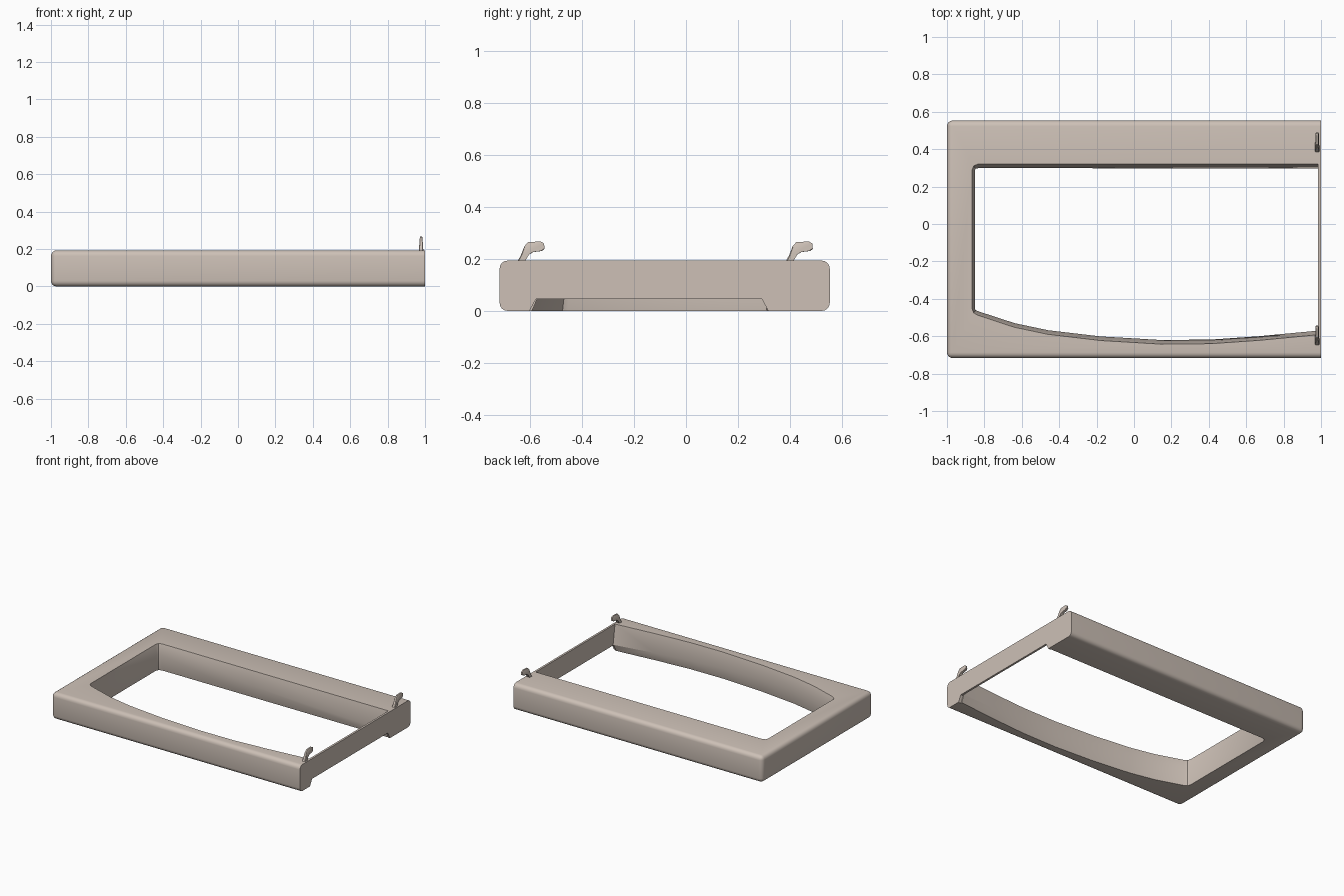
import bpy, bmesh
from mathutils import Vector

if "Cube" in bpy.data.objects:
    bpy.data.objects.remove(bpy.data.objects["Cube"])

mat = bpy.data.materials.new("warm_beige")
mat.diffuse_color = (0.61, 0.53, 0.47, 1)
mat.use_nodes = True
mat.node_tree.nodes["Principled BSDF"].inputs["Base Color"].default_value = mat.diffuse_color


def add_object(name, bm):
    bmesh.ops.recalc_face_normals(bm, faces=bm.faces[:])
    me = bpy.data.meshes.new(name)
    bm.to_mesh(me)
    bm.free()
    me.materials.append(mat)
    ob = bpy.data.objects.new(name, me)
    bpy.context.collection.objects.link(ob)
    return ob


def loft(name, loops):
    """Skin a list of equal-length closed loops and cap both ends."""
    bm = bmesh.new()
    rings = [[bm.verts.new(p) for p in loop] for loop in loops]
    n = len(rings[0])
    for a, b in zip(rings, rings[1:]):
        for i in range(n):
            j = (i + 1) % n
            bm.faces.new((a[i], a[j], b[j], b[i]))
    bm.faces.new(rings[0][::-1])
    bm.faces.new(rings[-1])
    return add_object(name, bm)


def activate(ob):
    bpy.ops.object.select_all(action='DESELECT')
    ob.select_set(True)
    bpy.context.view_layer.objects.active = ob


def cut(ob, cutter):
    activate(ob)
    m = ob.modifiers.new("cut", 'BOOLEAN')
    m.operation, m.solver, m.object = 'DIFFERENCE', 'EXACT', cutter
    bpy.ops.object.modifier_apply(modifier=m.name)
    bpy.data.objects.remove(cutter)


# Outer body: block rounded everywhere except around the flat right end
X0, X1, Y0, Y1, H = -1.0, 1.0, -0.717, 0.553, 0.193
bm = bmesh.new()
bmesh.ops.create_cube(bm, size=1)
for v in bm.verts:
    v.co = (X1 if v.co.x > 0 else X0, Y1 if v.co.y > 0 else Y0, H if v.co.z > 0 else 0)
edges = [e for e in bm.edges if not all(v.co.x > 0.9 for v in e.verts)]
bmesh.ops.bevel(bm, geom=edges, offset=0.03, segments=4, profile=0.5, affect='EDGES')
frame = add_object("frame", bm)

# Opening: bowed front side, wall narrowing to a waist then flaring out again
outline = [(.985, .32), (-.1, .32), (-.835, .32), (-.857, .311), (-.865, .29),
           (-.865, -.455), (-.857, -.475), (-.835, -.488), (-.64, -.552), (-.46, -.59),
           (-.18, -.623), (.14, -.642), (.41, -.64), (.67, -.622), (.985, -.592)]
pts = [Vector(p) for p in outline]
waist = []
for i, p in enumerate(pts):
    if i in (0, len(pts) - 1):
        q = Vector((p.x, p.y - 0.022 if p.y > 0 else p.y + 0.022))
    else:
        d = (pts[i + 1] - p).normalized() + (p - pts[i - 1]).normalized()
        d.normalize()
        q = p + Vector((-d.y * 0.014, d.x * 0.022))
    waist.append((q.x, q.y, 0.09 - 0.04 * q.x))
flat = lambda z: [(p.x, p.y, z) for p in pts]
cut(frame, loft("opening_cutter", [flat(-.1), flat(0), waist, flat(H), flat(.3)]))

# Low notch under the thin right end plate
notch = [(-.65, -.1), (-.602, 0), (-.577, .046), (.292, .046), (.316, 0), (.36, -.1)]
cut(frame, loft("notch_cutter", [[(x, y, z) for y, z in notch] for x in (.98, 1.1)]))

# Two hooked clips standing on the right end
clip = [(-.652, .185), (-.636, .212), (-.622, .248), (-.608, .264), (-.56, .267),
        (-.546, .259), (-.544, .238), (-.555, .23), (-.588, .226), (-.604, .216), (-.626, .185)]


def half_width(z):
    return 0.0125 - 0.07 * (z - 0.185)


clips = []
for name, shift in (("front_clip", 0), ("back_clip", 1.032)):
    c = Vector((sum(p[0] for p in clip) / len(clip), sum(p[1] for p in clip) / len(clip)))
    loops = []
    for side, k, s in ((-1, 1, .9), (-1, .7, 1), (1, .7, 1), (1, 1, .9)):
        loops.append([(.979 + side * k * half_width(z), c.x + (y - c.x) * s + shift,
                       c.y + (z - c.y) * s if z > .2 else z) for y, z in clip])
    clips.append(loft(name, loops))

for ob in [frame] + clips:
    activate(ob)
    bpy.ops.object.shade_smooth_by_angle(angle=0.52)
